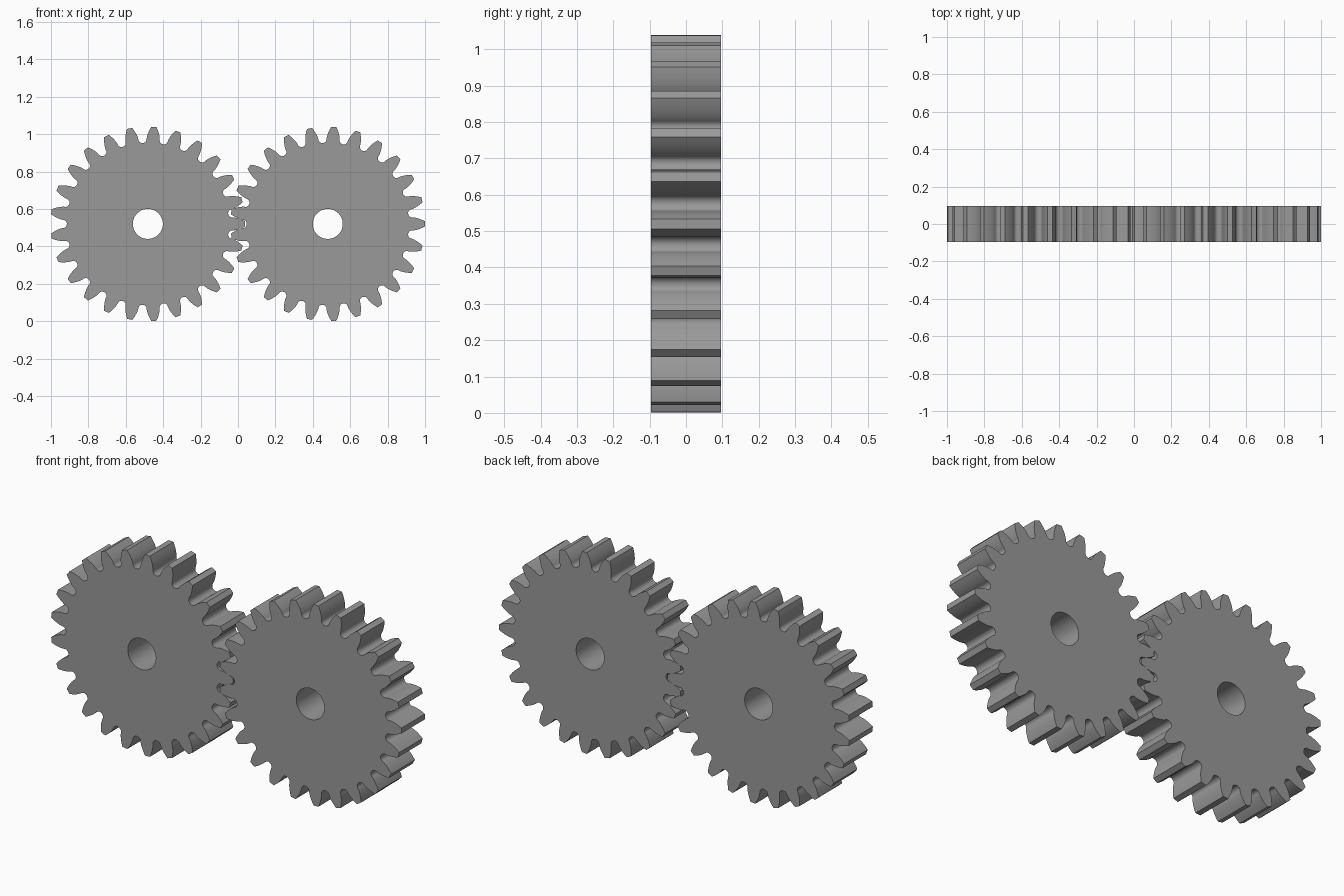
import bpy, bmesh
from math import pi, cos, sin, tan, acos, sqrt, radians

if "Cube" in bpy.data.objects:
    bpy.data.objects.remove(bpy.data.objects["Cube"])

TEETH = 25
MODULE = 0.0385
PITCH_R = TEETH * MODULE / 2
TIP_R = PITCH_R + MODULE
ROOT_R = PITCH_R - 1.25 * MODULE
BASE_R = PITCH_R * cos(radians(20))
HOLE_R = 0.08
HALF_DEPTH = 0.096
HALF_PITCH = pi / TEETH


def inv(a):
    return tan(a) - a


def half_tooth():
    """(radius, angle from tooth centre) from valley middle up to the tip."""
    base_half = pi / (2 * TEETH) + inv(radians(20))
    pts = []
    # rounded valley
    for i in range(6):
        t = i / 6 * pi / 2
        r = BASE_R - (BASE_R - ROOT_R) * cos(t)
        pts.append((r, HALF_PITCH - (HALF_PITCH - base_half) * sin(t)))
    # involute flank
    for i in range(8):
        r = BASE_R + (TIP_R - BASE_R) * (i / 7) ** 1.5
        pts.append((r, base_half - inv(acos(min(1, BASE_R / r)))))
    return pts


def make_gear(name, cx, cz, mat):
    flank = half_tooth()
    tooth = [(r, -a) for r, a in flank] + [(r, a) for r, a in reversed(flank[1:])]
    outline = [(r, a + 2 * HALF_PITCH * k) for k in range(TEETH) for r, a in tooth]
    bm = bmesh.new()

    def ring(y, hole):
        return [bm.verts.new((cos(a) * (HOLE_R if hole else r), y,
                              sin(a) * (HOLE_R if hole else r))) for r, a in outline]

    # front rim, back rim, back bore, front bore, joined in a closed loop
    rings = [ring(-HALF_DEPTH, False), ring(HALF_DEPTH, False),
             ring(HALF_DEPTH, True), ring(-HALF_DEPTH, True)]
    n = len(outline)
    for k in range(4):
        a, b = rings[k], rings[(k + 1) % 4]
        for i in range(n):
            j = (i + 1) % n
            bm.faces.new((a[i], b[i], b[j], a[j]))
    bmesh.ops.recalc_face_normals(bm, faces=bm.faces)
    mesh = bpy.data.meshes.new(name)
    bm.to_mesh(mesh)
    bm.free()
    mesh.materials.append(mat)
    ob = bpy.data.objects.new(name, mesh)
    ob.location = (cx, 0, cz)
    bpy.context.collection.objects.link(ob)
    bpy.ops.object.select_all(action='DESELECT')
    ob.select_set(True)
    bpy.context.view_layer.objects.active = ob
    bpy.ops.object.shade_smooth_by_angle(angle=radians(30))


steel = bpy.data.materials.new("steel_grey")
steel.diffuse_color = (0.32, 0.32, 0.32, 1)
steel.use_nodes = True
steel.node_tree.nodes["Principled BSDF"].inputs["Base Color"].default_value = steel.diffuse_color

# two identical meshing gears
make_gear("left_gear", -0.482, 0.52, steel)
make_gear("right_gear", 0.48, 0.52, steel)
